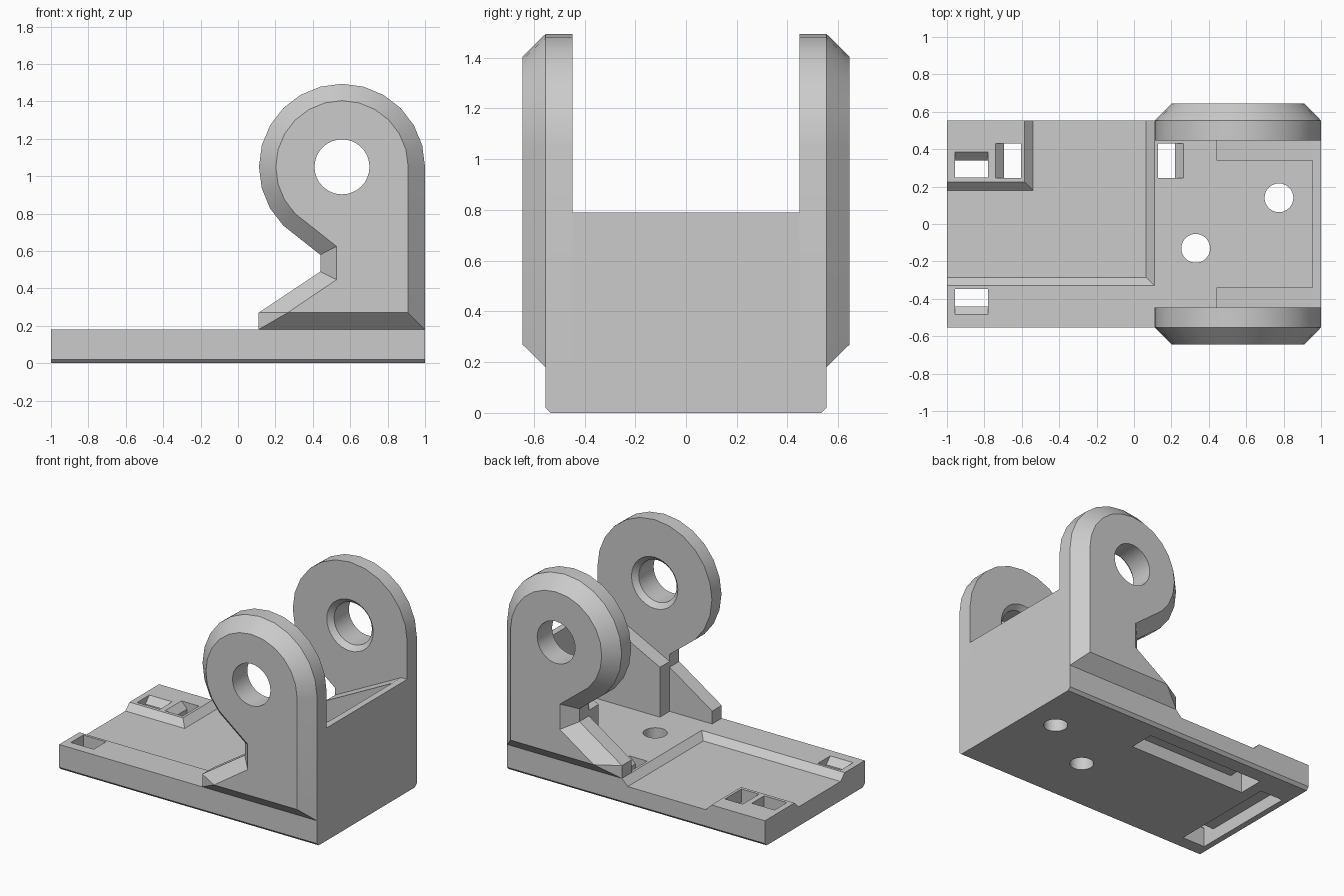
import bpy, bmesh
from math import sin, cos, radians, pi

cube = bpy.data.objects.get("Cube")
if cube:
    bpy.data.objects.remove(cube, do_unlink=True)

grey = bpy.data.materials.new("light_grey")
grey.use_nodes = True
colour = (0.6, 0.6, 0.6, 1)
grey.diffuse_color = colour
grey.node_tree.nodes["Principled BSDF"].inputs["Base Color"].default_value = colour


def loft(name, rings):
    """Solid through a list of closed rings with equal point counts."""
    bm = bmesh.new()
    loops = [[bm.verts.new(p) for p in ring] for ring in rings]
    n = len(loops[0])
    for a, b in zip(loops, loops[1:]):
        for i in range(n):
            j = (i + 1) % n
            bm.faces.new((a[i], a[j], b[j], b[i]))
    bm.faces.new(loops[0])
    bm.faces.new(loops[-1])
    bmesh.ops.remove_doubles(bm, verts=bm.verts, dist=1e-4)
    bmesh.ops.recalc_face_normals(bm, faces=bm.faces)
    mesh = bpy.data.meshes.new(name)
    bm.to_mesh(mesh)
    bm.free()
    mesh.materials.append(grey)
    obj = bpy.data.objects.new(name, mesh)
    bpy.context.collection.objects.link(obj)
    return obj


def place(profile, axis, t):
    """Put a (u, z) profile on the plane axis = t."""
    return [(t, u, z) if axis == "x" else (u, t, z) for u, z in profile]


def prism(name, profile, axis, a, b):
    return loft(name, [place(profile, axis, a), place(profile, axis, b)])


def rect(x0, x1, y0, y1, z, grow=0):
    return [(x0 - grow, y0 - grow, z), (x1 + grow, y0 - grow, z),
            (x1 + grow, y1 + grow, z), (x0 - grow, y1 + grow, z)]


def circle(r, n=32):
    return [(r * cos(2 * pi * i / n), r * sin(2 * pi * i / n)) for i in range(n)]


def activate(obj):
    bpy.ops.object.select_all(action="DESELECT")
    obj.select_set(True)
    bpy.context.view_layer.objects.active = obj


def cut(obj, *cutters):
    activate(obj)
    for c in cutters:
        mod = obj.modifiers.new("cut", "BOOLEAN")
        mod.operation, mod.solver, mod.object = "DIFFERENCE", "EXACT", c
        bpy.ops.object.modifier_apply(modifier=mod.name)
        bpy.data.objects.remove(c, do_unlink=True)


def smooth(obj):
    activate(obj)
    bpy.ops.object.shade_smooth_by_angle(angle=radians(20))


WIDE, INNER, OUTER, TOP = 0.553, 0.447, 0.645, 0.18

# Base plate with chamfered lower side edges
half = [(WIDE - 0.02, 0), (WIDE, 0.02), (WIDE, TOP)]
base = prism("base_plate", half + [(-y, z) for y, z in reversed(half)], "x", -1, 1)

# Sloped recess in the top, leaving a raised corner pad
FLOOR, RISE = 0.135, 0.08
for x0, y1 in ((-0.54, 0.8), (-1.3, 0.18)):
    area = (x0, 0.065, -0.285, y1)
    cut(base, loft("recess_cutter", [rect(*area, FLOOR), rect(*area, FLOOR + RISE, RISE)]))


# Tie slots: two flared openings joined by a channel underneath
def tie_slot(axis, u0, u1, a, b):
    wall, roof, top, bend, flare = 0.092, 0.09, 0.2, 0.135, 0.065
    profile = [(u0, -0.1), (u1, -0.1), (u1, bend), (u1 + flare, top),
               (u1 - wall, top), (u1 - wall, roof), (u0 + wall, roof),
               (u0 + wall, top), (u0 - flare, top), (u0, bend)]
    cut(base, prism("slot_cutter", profile, axis, a, b))


tie_slot("x", -0.44, 0.34, -0.957, -0.78)
tie_slot("y", -0.695, 0.22, 0.247, 0.43)

# Bolt holes
for cx, cy in ((0.775, 0.14), (0.33, -0.13)):
    cut(base, loft("bolt_cutter", [[(cx + x, cy + y, z) for x, y in circle(0.077)]
                                   for z in (-0.1, 0.3)]))
smooth(base)

# End wall between the lugs
WALL = 0.955
prism("end_wall", [(-INNER, TOP), (INNER, TOP), (INNER, 0.79), (-INNER, 0.79)], "x", WALL, 1)

# Lugs with bevelled outer faces, pivot holes and sloped gussets
CX, CZ = 0.556, 1.05


def arc(r):
    return [(CX + r * cos(radians(a)), CZ + r * sin(radians(a))) for a in range(0, 226, 15)]


outline = [(1, TOP)] + arc(0.444) + [(0.44, 0.58), (0.44, 0.49), (0.11, 0.27), (0.11, TOP)]
inset = [(0.91, 0.27)] + arc(0.354) + [(0.527, 0.625), (0.527, 0.447), (0.265, 0.27), (0.265, 0.27)]

for side, s in (("front", -1), ("back", 1)):
    lug = loft(side + "_lug", [place(outline, "y", s * INNER),
                               place(outline, "y", s * WIDE),
                               place(inset, "y", s * OUTER)])
    bore = [(INNER - 0.01, 0.19), (INNER + 0.033, 0.147), (0.8, 0.147)]
    cut(lug, loft("bore_cutter", [[(CX + u, s * y, CZ + v) for u, v in circle(r)]
                                  for y, r in bore]))
    smooth(lug)
    prism(side + "_gusset", [(0.44, TOP), (WALL, TOP), (WALL, 0.79), (0.44, 0.53)],
          "y", s * 0.34, s * INNER)

bpy.ops.object.select_all(action="DESELECT")
